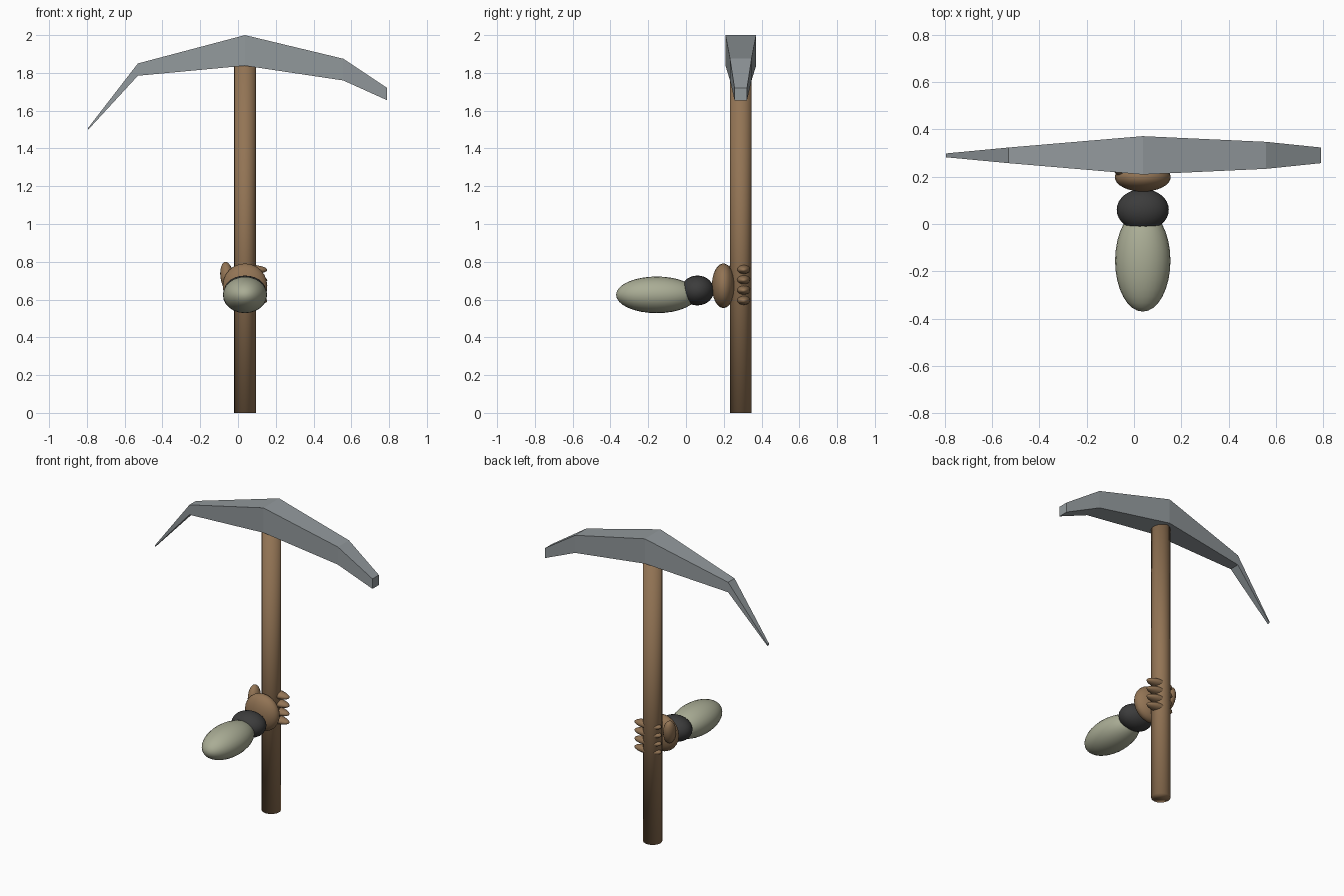
import bpy, bmesh, math
from mathutils import Matrix, Vector, Euler

if "Cube" in bpy.data.objects:
    bpy.data.objects.remove(bpy.data.objects["Cube"])


def material(name, rgb):
    m = bpy.data.materials.new(name)
    m.diffuse_color = (*rgb, 1)
    m.use_nodes = True
    m.node_tree.nodes["Principled BSDF"].inputs["Base Color"].default_value = m.diffuse_color
    return m


STEEL = material("steel grey", (0.29, 0.32, 0.335))
BROWN = material("warm brown", (0.29, 0.175, 0.09))
BLACK = material("charcoal", (0.045, 0.045, 0.045))
SAGE = material("sage", (0.40, 0.415, 0.30))

CX, CY = 0.037, 0.29  # shaft axis


def finish(bm, name, mat, smooth=True):
    bmesh.ops.recalc_face_normals(bm, faces=bm.faces)
    for f in bm.faces:
        f.smooth = smooth
    me = bpy.data.meshes.new(name)
    bm.to_mesh(me)
    bm.free()
    me.materials.append(mat)
    ob = bpy.data.objects.new(name, me)
    bpy.context.collection.objects.link(ob)
    return ob


def ellipsoid(name, mat, centre, radii, rot=(0, 0, 0), seg=24, rings=16, pole=(0, 0, 0)):
    bm = bmesh.new()
    bmesh.ops.create_uvsphere(bm, u_segments=seg, v_segments=rings, radius=1)
    bm.transform(Euler(pole).to_matrix().to_4x4())
    bm.transform(Matrix.LocRotScale(Vector(centre), Euler(rot), Vector(radii)))
    return finish(bm, name, mat)


# Wooden shaft, smooth over the end caps
bm = bmesh.new()
bmesh.ops.create_cone(bm, cap_ends=True, segments=20, radius1=0.057, radius2=0.057,
                      depth=1.87, matrix=Matrix.Translation((CX, CY, 0.935)))
finish(bm, "shaft", BROWN)

# Pick head: rectangular sections (x, bottom, top, half thickness), bridged
stations = [(-0.795, 1.497, 1.507, 0.008), (-0.53, 1.785, 1.85, 0.033),
            (CX, 1.838, 2.0, 0.081), (0.557, 1.76, 1.875, 0.057),
            (0.79, 1.655, 1.72, 0.033)]
bm = bmesh.new()
loops = [[bm.verts.new((x, CY + s * h, z)) for s, z in ((-1, lo), (1, lo), (1, hi), (-1, hi))]
         for x, lo, hi, h in stations]
for a, b in zip(loops, loops[1:]):
    for i in range(4):
        j = (i + 1) % 4
        bm.faces.new((a[i], a[j], b[j], b[i]))
bm.faces.new(loops[0])
bm.faces.new(loops[-1])
finish(bm, "pick_head", STEEL, smooth=False)

# Arm: sleeve, cuff and palm
along_y = (math.pi / 2, 0, 0)
ellipsoid("sleeve", SAGE, (CX, -0.155, 0.625), (0.117, 0.215, 0.097), pole=along_y)
ellipsoid("cuff", BLACK, (CX, 0.06, 0.648), (0.11, 0.088, 0.079), pole=along_y)
ellipsoid("palm", BROWN, (CX, 0.198, 0.673), (0.118, 0.061, 0.118), pole=along_y)

# Thumb on the left, leaning towards the back
ellipsoid("thumb", BROWN, (-0.057, 0.25, 0.72), (0.036, 0.045, 0.082),
          rot=(math.radians(-15), math.radians(-8), 0), seg=16, rings=12)

# Four fingers through the shaft, tips showing on both sides
for i in range(4):
    ellipsoid(f"finger_{i + 1}", BROWN, (0.06, 0.305, 0.76 - i * 0.0545),
              (0.095, 0.036, 0.025), rot=(0, math.radians(2), 0), seg=16, rings=12,
              pole=(0, math.pi / 2, 0))
